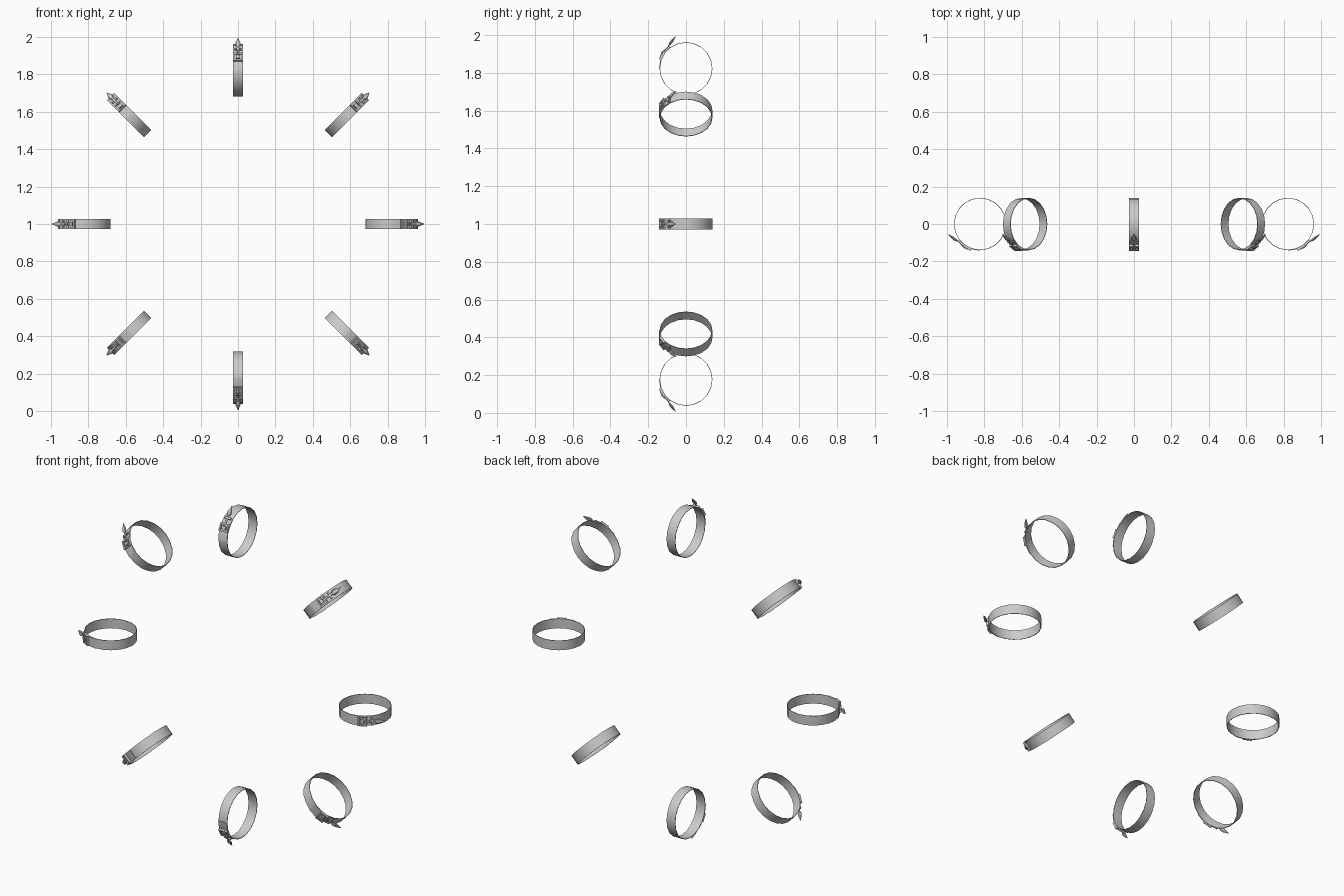
import bpy, bmesh
from math import sin, cos, pi, radians
from mathutils import Matrix, Vector

if "Cube" in bpy.data.objects:
    bpy.data.objects.remove(bpy.data.objects["Cube"])

R, W, T, SEG = 0.14, 0.056, 0.003, 20   # strap radius, width, thickness, sides


def frame_at(deg, r, tilt=0):
    """Local frame on the strap: x across, y along the strap, z outward."""
    a, b = radians(deg), radians(deg + tilt)
    out = Vector((0, -cos(b), sin(b)))
    along = Vector((0, sin(b), cos(b)))
    m = Matrix((Vector((1, 0, 0)), along, out)).transposed().to_4x4()
    m.translation = Vector((0, -r * cos(a), r * sin(a)))
    return m


def add_box(bm, m, size, pos=(0, 0, 0)):
    bmesh.ops.create_cube(bm, size=1, matrix=m @ Matrix.Translation(pos) @ Matrix.Diagonal((*size, 1)))


def add_loft(bm, m, sections, n=8):
    """Sections are (along, half width, half thickness, height)."""
    rings = [[bm.verts.new(m @ Vector((w * cos(2 * pi * i / n), y, h + t * sin(2 * pi * i / n))))
              for i in range(n)] for y, w, t, h in sections]
    for p, q in zip(rings, rings[1:]):
        for i in range(n):
            bm.faces.new((p[i], p[(i + 1) % n], q[(i + 1) % n], q[i]))
    bm.faces.new(rings[0])
    bm.faces.new(rings[-1])


def add_band(bm, r, a0, a1, steps, width):
    """Arc of flat strap with real thickness."""
    closed = a1 - a0 >= 360
    rows = []
    for i in range(steps if closed else steps + 1):
        a = radians(a0 + (a1 - a0) * i / steps)
        rows.append([bm.verts.new((x * width / 2, -q * cos(a), q * sin(a)))
                     for x, q in ((-1, r), (1, r), (1, r - T), (-1, r - T))])
    pairs = list(zip(rows, rows[1:] + rows[:1])) if closed else list(zip(rows, rows[1:]))
    for p, q in pairs:
        for i in range(4):
            bm.faces.new((p[i], p[(i + 1) % 4], q[(i + 1) % 4], q[i]))
    if not closed:
        bm.faces.new(rows[0])
        bm.faces.new(rows[-1])


def finish(bm, name):
    bmesh.ops.recalc_face_normals(bm, faces=bm.faces)
    me = bpy.data.meshes.new(name)
    bm.to_mesh(me)
    bm.free()
    me.shade_smooth()
    me.set_sharp_from_angle(angle=radians(30))
    return me


# Strap loop, with the overlapping end under the buckle
bm = bmesh.new()
add_band(bm, R, 0, 360, SEG, W)
add_band(bm, R + T, 0, 54, 3, W)
strap = finish(bm, "strap")

# Square buckle frame with a raised cross bar
bm = bmesh.new()
m = frame_at(29, R + 0.005)
for s in (-1, 1):
    add_box(bm, m, (0.008, 0.044, 0.010), (s * 0.024, 0, 0))
    add_box(bm, m, (0.056, 0.008, 0.012), (0, s * 0.020, 0))
add_box(bm, m, (0.024, 0.018, 0.012), (0, -0.002, 0.002))
buckle = finish(bm, "buckle")

# Keeper loop and the pointed tongue that lifts off the strap
bm = bmesh.new()
add_box(bm, frame_at(50, R + 0.005), (0.040, 0.010, 0.011))
t = frame_at(45, R + 0.008, 4)
add_loft(bm, t, [(-0.035, 0.005, 0.003, 0.0), (0.012, 0.006, 0.003, 0.0),
                 (0.026, 0.006, 0.004, 0.005), (0.034, 0.014, 0.007, 0.008),
                 (0.050, 0.013, 0.007, 0.011), (0.066, 0.007, 0.004, 0.014),
                 (0.082, 0.001, 0.001, 0.017)])
tongue = finish(bm, "tongue")

# Eight belts set round an upright ring
for k in range(8):
    a = k * pi / 4
    for name, me in (("strap", strap), ("buckle", buckle), ("tongue", tongue)):
        ob = bpy.data.objects.new(f"{name}_{k + 1}", me)
        ob.location = (0.823 * sin(a), 0, 1 + 0.823 * cos(a))
        ob.rotation_euler = (0, a, 0)
        bpy.context.collection.objects.link(ob)
